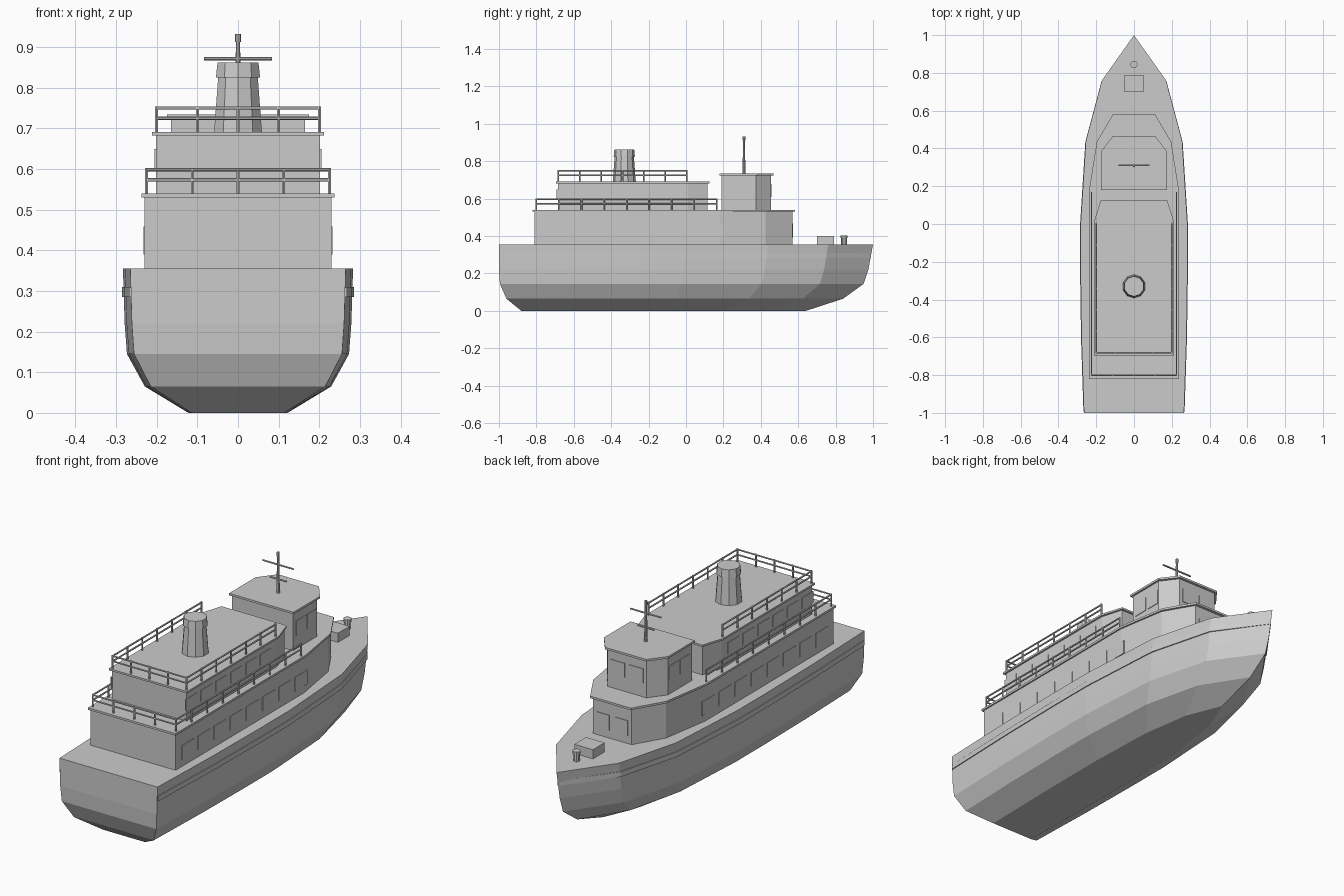
import bpy, bmesh
from math import pi, atan2
from mathutils import Vector, Matrix

if "Cube" in bpy.data.objects:
    bpy.data.objects.remove(bpy.data.objects["Cube"])


def finish(bm, name):
    bmesh.ops.recalc_face_normals(bm, faces=bm.faces[:])
    me = bpy.data.meshes.new(name)
    bm.to_mesh(me)
    bm.free()
    ob = bpy.data.objects.new(name, me)
    bpy.context.collection.objects.link(ob)
    return ob


def mirrored(half):
    """Full outline from its +x half, listed stern to bow."""
    return half + [(-x, y) for x, y in reversed(half) if x > 1e-5]


def loft(name, rings):
    """Skin closed rings of equal length and cap both ends."""
    bm = bmesh.new()
    vs = [[bm.verts.new(p) for p in r] for r in rings]
    n = len(vs[0])
    for a, b in zip(vs, vs[1:]):
        for i in range(n):
            bm.faces.new((a[i], a[(i + 1) % n], b[(i + 1) % n], b[i]))
    bm.faces.new(vs[0])
    bm.faces.new(vs[-1])
    return finish(bm, name)


def prism(name, half, z0, z1):
    o = mirrored(half)
    return loft(name, [[(x, y, z) for x, y in o] for z in (z0, z1)])


def add_box(bm, c, s):
    bmesh.ops.create_cube(bm, size=1, matrix=Matrix.Translation(c) @ Matrix.Diagonal((*s, 1)))


def boxes(name, items):
    bm = bmesh.new()
    for c, s in items:
        add_box(bm, c, s)
    return finish(bm, name)


def add_rod(bm, a, b, r1, r2=None, sides=6):
    a, b = Vector(a), Vector(b)
    d = b - a
    m = Matrix.Translation((a + b) / 2) @ d.to_track_quat('Z', 'Y').to_matrix().to_4x4()
    bmesh.ops.create_cone(bm, cap_ends=True, segments=sides, radius1=r1,
                          radius2=r1 if r2 is None else r2, depth=d.length, matrix=m)


def rods(name, items):
    bm = bmesh.new()
    for it in items:
        add_rod(bm, *it)
    return finish(bm, name)


# Hull: deck outline shrunk towards the keel at each level
deck = [(.265, -1), (.278, -.6), (.283, -.25), (.283, 0), (.255, .44), (.17, .76), (0, 1)]


def hull_ring(z, width, y0, y1, grow=0.0):
    half = [(x * width + (grow if x else 0), y0 + (y + 1) / 2 * (y1 - y0)) for x, y in deck]
    return [(x, y, z) for x, y in mirrored(half)]


loft("hull", [hull_ring(*a) for a in (
    (0, .43, -.88, .64), (.065, .81, -.96, .84), (.145, .965, -.995, .95),
    (.22, .985, -1, .975), (.355, 1, -1, 1))])

# Rubbing strake just below the deck
loft("rubbing_strake", [hull_ring(z, .995, -.995, .99, .004) for z in (.285, .31)])

# Deckhouses with overhanging roof plates
prism("lower_house", [(.23, -.81), (.23, .18), (.19, .425), (.105, .57)], .35, .53)
prism("lower_roof", [(.237, -.82), (.237, .185), (.197, .435), (.11, .583)], .53, .54)
prism("upper_house", [(.202, -.685), (.202, .01), (.17, .115)], .535, .682)
prism("upper_roof", [(.211, -.695), (.211, .015), (.176, .125)], .682, .691)
prism("wheelhouse", [(.165, .19), (.165, .375), (.105, .455)], .535, .724)
prism("wheelhouse_roof", [(.174, .18), (.174, .385), (.111, .467)], .724, .734)

# Windows: thin panes on the walls
panes = []
for s in (-1, 1):
    panes += [((s * .23, -.719 + .125 * i, .424), (.006, .095, .068)) for i in range(8)]
    panes += [((s * .202, -.65 + .115 * i, .622), (.006, .085, .055)) for i in range(6)]
    panes += [((s * .165, y, .643), (.006, .072, .07)) for y in (.247, .334)]
    panes += [((s * .05, .57, .43), (.07, .006, .075)),
              ((s * .05, .455, .643), (.075, .006, .07))]
boxes("windows", panes)


# Railings round the stern and both sides of each deck
def railing(name, w, y0, y1, z0, z1, n_side):
    items, r = [], .0042
    for z in (z0 + (z1 - z0) * .53, z1 - r):
        items.append(((-w, y0, z), (w, y0, z), r))
        items += [((s * w, y0, z), (s * w, y1, z), r) for s in (-1, 1)]
    posts = [(w * i / 2, y0) for i in range(-2, 3)]
    posts += [(s * w, y0 + (y1 - y0) * i / n_side) for s in (-1, 1) for i in range(1, n_side + 1)]
    items += [((x, y, z0 - .004), (x, y, z1), r) for x, y in posts]
    rods(name, items)


railing("lower_railing", .225, -.8, .165, .54, .602, 8)
railing("upper_railing", .2, -.682, .003, .691, .754, 6)

# Funnel with a wider top band
rods("funnel", [((0, -.33, .688), (0, -.33, .828), .062, .051, 10),
                ((0, -.33, .825), (0, -.33, .862), .057, .053, 10)])

# Mast with two crossarms and a top light
rods("mast", [((0, .31, .73), (0, .31, .92), .008, .005, 8),
              ((0, .31, .912), (0, .31, .932), .007, .007, 8),
              ((-.083, .31, .871), (.083, .31, .871), .0045),
              ((-.045, .31, .8), (.045, .31, .8), .0045)])

# Foredeck fittings
boxes("fore_hatch", [((0, .745, .375), (.1, .09, .05))])
rods("bollard", [((0, .845, .35), (0, .845, .392), .015, .015, 10),
                 ((0, .845, .39), (0, .845, .404), .019, .019, 10)])
